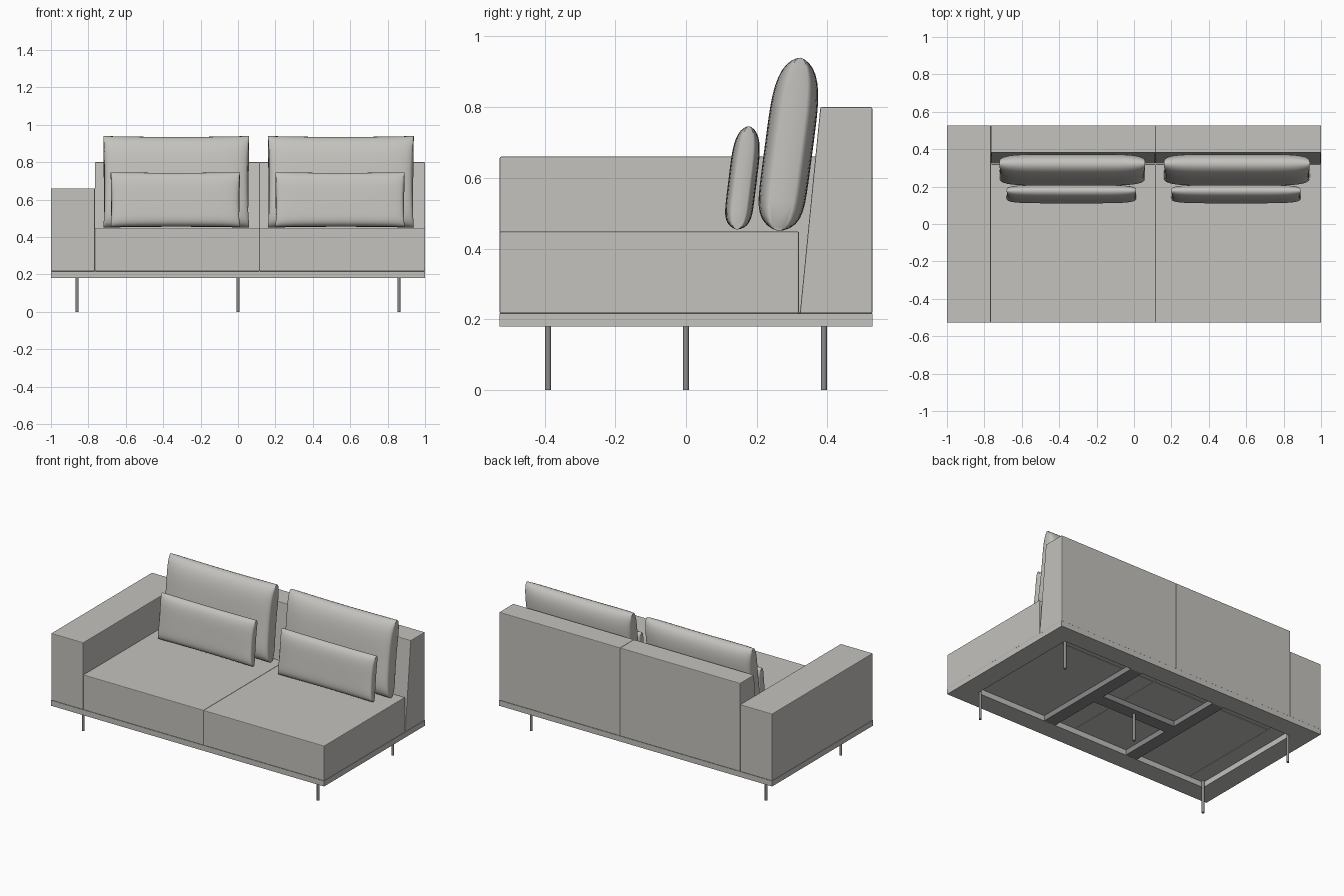
import bpy, bmesh, math
from mathutils import Matrix

if "Cube" in bpy.data.objects:
    bpy.data.objects.remove(bpy.data.objects["Cube"])


def material(name, rgb):
    m = bpy.data.materials.new(name)
    m.diffuse_color = (*rgb, 1)
    m.use_nodes = True
    m.node_tree.nodes["Principled BSDF"].inputs["Base Color"].default_value = m.diffuse_color
    return m


FABRIC = material("warm grey fabric", (0.55, 0.54, 0.51))
METAL = material("dark grey metal", (0.26, 0.26, 0.26))


def finish(bm, name, mat, bevel=0.0, smooth=False):
    bmesh.ops.recalc_face_normals(bm, faces=bm.faces)
    me = bpy.data.meshes.new(name)
    bm.to_mesh(me)
    bm.free()
    ob = bpy.data.objects.new(name, me)
    bpy.context.collection.objects.link(ob)
    me.materials.append(mat)
    if bevel:
        mod = ob.modifiers.new("soft_edges", 'BEVEL')
        mod.width = bevel
        mod.segments = 2
    if smooth:
        bpy.context.view_layer.objects.active = ob
        ob.select_set(True)
        bpy.ops.object.shade_smooth_by_angle(angle=math.radians(40))
        ob.select_set(False)
    return ob


def extrude_x(name, profile, x0, x1, mat, bevel=0.004):
    """Solid with a (y, z) side profile, running from x0 to x1."""
    bm = bmesh.new()
    a = [bm.verts.new((x0, y, z)) for y, z in profile]
    b = [bm.verts.new((x1, y, z)) for y, z in profile]
    bm.faces.new(a)
    bm.faces.new(b[::-1])
    n = len(profile)
    for i in range(n):
        j = (i + 1) % n
        bm.faces.new((a[i], a[j], b[j], b[i]))
    return finish(bm, name, mat, bevel)


def box(name, x0, x1, y0, y1, z0, z1, mat, bevel=0.004):
    return extrude_x(name, [(y0, z0), (y1, z0), (y1, z1), (y0, z1)], x0, x1, mat, bevel)


def cushion(name, cx, cy, cz, hw, hh, ht, tilt):
    """Puffed pillow, leaning back by tilt; thinner towards its side walls."""
    bm = bmesh.new()
    nu, nv = 28, 22
    sides = []
    for s in (-1, 1):
        grid = []
        for i in range(nu + 1):
            u = math.sin(math.pi / 2 * (2 * i / nu - 1))
            col = []
            for j in range(nv + 1):
                v = math.sin(math.pi / 2 * (2 * j / nv - 1))
                pv = max(0, 1 - abs(v) ** (4 if v > 0 else 7)) ** 0.5
                pu = 0.5 + 0.5 * max(0, 1 - u ** 6) ** 0.5
                x = u * hw * (1 - 0.025 * (1 - v * v))
                z = v * hh * (1 - 0.02 * (1 - u * u))
                col.append(bm.verts.new((x, s * ht * pv * pu, z)))
            grid.append(col)
        sides.append(grid)
        for i in range(nu):
            for j in range(nv):
                bm.faces.new((grid[i][j], grid[i + 1][j], grid[i + 1][j + 1], grid[i][j + 1]))
    bmesh.ops.remove_doubles(bm, verts=bm.verts, dist=1e-5)
    # side walls
    edges = [e for e in bm.edges if e.is_boundary]
    bmesh.ops.holes_fill(bm, edges=edges, sides=0)
    bm.transform(Matrix.Translation((cx, cy, cz)) @ Matrix.Rotation(-tilt, 4, 'X'))
    return finish(bm, name, FABRIC, smooth=True)


D, Z0, Z1 = 0.527, 0.18, 0.216
ARM, SPLIT = -0.765, 0.115
IX, IY = 0.87, 0.40

# base frame: open ring under the seats
bm = bmesh.new()
loops = []
for z in (Z0, Z1):
    for hx, hy in ((1, D), (IX, IY)):
        loops.append([bm.verts.new((sx * hx, sy * hy, z))
                      for sx, sy in ((-1, -1), (1, -1), (1, 1), (-1, 1))])
ob_, ib_, ot_, it_ = loops
for p, q in ((ob_, ib_), (ot_, it_), (ob_, ot_), (ib_, it_)):
    for i in range(4):
        j = (i + 1) % 4
        bm.faces.new((p[i], p[j], q[j], q[i]))
finish(bm, "base_frame", FABRIC)

# metal bars under the base
for n, x in (("left", -0.315), ("right", 0.315)):
    box(n + "_support_bar", x - 0.042, x + 0.042, -IY, IY, Z0 + 0.001, Z1, METAL, 0)
box("cross_support_bar", -0.273, 0.273, -0.042, 0.042, Z0 + 0.001, Z1, METAL, 0)

# legs
for n, x, y in (("front_left", -0.86, -0.39), ("front_right", 0.86, -0.39),
                ("back_left", -0.86, 0.39), ("back_right", 0.86, 0.39), ("middle", 0, 0)):
    bm = bmesh.new()
    bmesh.ops.create_cone(bm, cap_ends=True, segments=16, radius1=0.0085, radius2=0.0085,
                          depth=Z1, matrix=Matrix.Translation((x, y, Z1 / 2)))
    finish(bm, n + "_leg", METAL, smooth=True)

# armrest
box("armrest", -1, ARM, -D, D, Z1, 0.66, FABRIC)

# seats, backrests and cushions for both places
back_profile = [(0.322, Z1), (D, Z1), (D, 0.80), (0.38, 0.80)]
for n, x0, x1, cx in (("left", ARM, SPLIT, -0.33), ("right", SPLIT, 1, 0.55)):
    box(n + "_seat", x0, x1, -D, 0.32, Z1, 0.448, FABRIC)
    extrude_x(n + "_backrest", back_profile, x0, x1, FABRIC)
    cushion(n + "_back_cushion", cx, 0.292, 0.695, 0.39, 0.247, 0.068, math.radians(7.5))
    cushion(n + "_lumbar_cushion", cx - 0.005, 0.161, 0.60, 0.346, 0.147, 0.04, math.radians(7))
